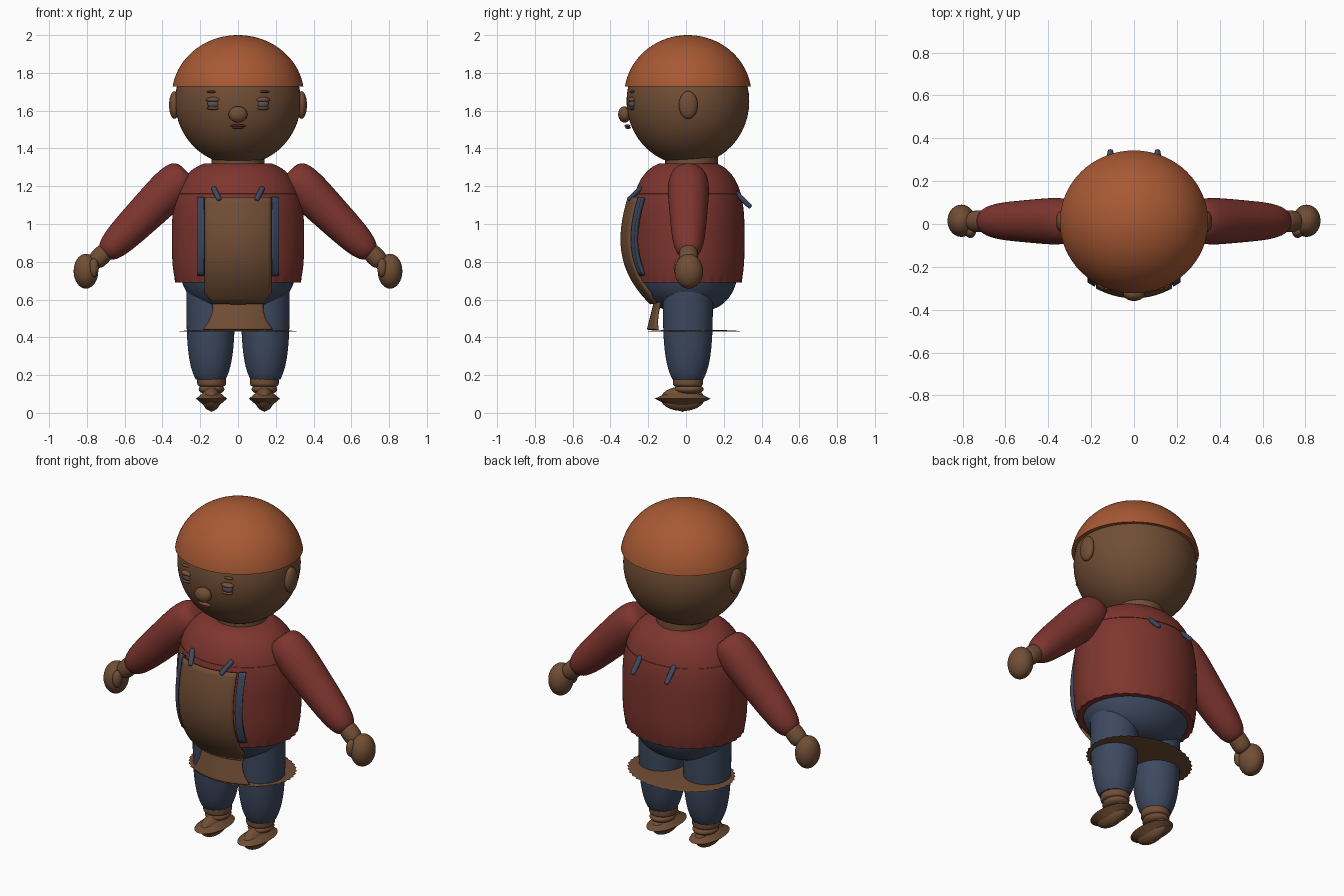
import bpy, bmesh
from math import sin, cos, asin, pi, radians
from mathutils import Matrix, Vector

cube = bpy.data.objects.get("Cube")
if cube:
    bpy.data.objects.remove(cube, do_unlink=True)


def material(name, red, green, blue):
    mat = bpy.data.materials.new(name)
    mat.use_nodes = True
    mat.diffuse_color = (red, green, blue, 1)
    shader = mat.node_tree.nodes["Principled BSDF"]
    shader.inputs["Base Color"].default_value = mat.diffuse_color
    return mat


BROWN = material("warm brown", .165, .076, .036)
ORANGE = material("cap orange", .39, .1, .034)
RED = material("shirt red", .21, .036, .028)
BLUE = material("denim blue", .047, .066, .115)
GREY = material("eye grey", .09, .085, .085)
LIP = material("lip red", .27, .06, .04)


def finish(name, bm, mat, matrix):
    """Turn a bmesh into a smooth-shaded object with one colour."""
    bmesh.ops.recalc_face_normals(bm, faces=bm.faces)
    mesh = bpy.data.meshes.new(name)
    bm.to_mesh(mesh)
    bm.free()
    mesh.materials.append(mat)
    ob = bpy.data.objects.new(name, mesh)
    bpy.context.collection.objects.link(ob)
    ob.matrix_world = matrix
    bpy.ops.object.select_all(action="DESELECT")
    ob.select_set(True)
    bpy.context.view_layer.objects.active = ob
    bpy.ops.object.shade_smooth_by_angle(angle=radians(50))
    return ob


def skin(bm, rows, closed):
    """Join neighbouring rows of vertices with quads."""
    for lower, upper in zip(rows, rows[1:]):
        count = len(lower)
        for i in range(count if closed else count - 1):
            j = (i + 1) % count
            bm.faces.new((lower[i], lower[j], upper[j], upper[i]))


def bulge(name, location, size, mat, low=-.998, high=.998, power=2, taper=0,
          axis=(0, 0, 1), waves=0, depth=0, sides=48, steps=24):
    """Rounded solid with a superellipse profile, cut flat at low and high.

    The profile narrows upward by taper; waves and depth frill the low rim."""
    bm = bmesh.new()
    rows = []
    start, end = asin(low), asin(high)
    for step in range(steps + 1):
        t = sin(start + (end - start) * step / steps)
        radius = (1 - abs(t) ** power) ** (1 / power) * (1 - taper * t)
        row = []
        for i in range(sides):
            angle = 2 * pi * i / sides
            frill = 1 + depth * cos(waves * angle) if step == 0 else 1
            row.append(bm.verts.new((size[0] * radius * frill * cos(angle),
                                     size[1] * radius * frill * sin(angle),
                                     size[2] * t)))
        rows.append(row)
    skin(bm, rows, closed=True)
    bm.faces.new(rows[0])
    bm.faces.new(rows[-1])
    turn = Vector(axis).to_track_quat("Z", "Y").to_matrix().to_4x4()
    return finish(name, bm, mat, Matrix.Translation(location) @ turn)


def cloth(name, top, bottom, front, inner, outer, mat, thickness, steps=20):
    """Sheet hanging from top to bottom, wrapped backward at the sides.

    front, inner and outer are rules giving y and the two x limits at height z."""
    bm = bmesh.new()
    rows = []
    for step in range(steps + 1):
        z = top + (bottom - top) * step / steps
        row = []
        for i in range(steps + 1):
            x = inner(z) + (outer(z) - inner(z)) * i / steps
            row.append(bm.verts.new((x, front(z) + 1.5 * x * x, z)))
        rows.append(row)
    skin(bm, rows, closed=False)
    ob = finish(name, bm, mat, Matrix())
    solid = ob.modifiers.new("thickness", "SOLIDIFY")
    solid.thickness = thickness
    solid.offset = 0


# Head, cap and neck
bulge("head", (0, .01, 1.65), (.333, .325, .338), BROWN, sides=64)
bulge("cap", (0, .01, 1.68), (.35, .337, .32), ORANGE, low=.15, sides=64)
bulge("neck", (0, .03, 1.3), (.14, .14, .1), BROWN, power=6)

# Shirt, seam and trouser seat
bulge("shirt", (0, .01, .92), (.35, .3, .42), RED, low=-.55, high=.95,
      power=3, waves=32, depth=.012, sides=128)
bulge("shirt_seam", (0, .01, 1.16), (.33, .284, .004), BROWN, steps=6)
bulge("trouser_seat", (0, .012, .92), (.32, .275, .385), BLUE, high=-.45, power=3)


# Apron bib, hanging skirt and frilled hem
def belly(z):
    rise = z - .92
    return rise * rise * (1 - rise) - .34


def bib_width(z):
    return min(.175, .13 + .8 * (z - .58))


def skirt_front(z):
    return -.2 + .25 * (z - .44)


def skirt_width(z):
    return .133 + 3.5 * (z - .56) ** 2


cloth("apron_bib", 1.14, .58, belly, lambda z: -bib_width(z), bib_width, BROWN, .014)
cloth("apron_skirt", .6, .44, skirt_front, lambda z: -skirt_width(z), skirt_width, BROWN, .014)
bulge("apron_hem", (0, .043, .432), (.306, .241, .008), BROWN, low=0,
      waves=40, depth=.014, sides=160, steps=8)

# Nose and mouth
bulge("nose", (0, -.325, 1.58), (.05, .034, .043), BROWN)
bulge("upper_lip", (0, -.31, 1.52), (.042, .016, .007), LIP, steps=10)
bulge("lower_lip", (0, -.307, 1.51), (.032, .015, .007), LIP, steps=10)

for side, name in ((1, "left"), (-1, "right")):
    # Eyes, brows and ears
    eye = side * .13
    bulge(name + "_eye", (eye, -.283, 1.636), (.033, .022, .025), GREY, steps=12)
    bulge(name + "_upper_lid", (eye, -.285, 1.658), (.04, .024, .014), BROWN, steps=12)
    bulge(name + "_lower_lid", (eye, -.285, 1.613), (.034, .02, .01), BROWN, steps=12)
    bulge(name + "_eyebrow", (side * .14, -.285, 1.7), (.026, .015, .006), BROWN, steps=10)
    bulge(name + "_ear", (side * .337, .012, 1.63), (.028, .05, .073), BROWN)

    # Apron edging and strap ends
    cloth(name + "_apron_edge", 1.14, .73, lambda z: belly(z) + .01,
          lambda z: side * .178, lambda z: side * .212, BLUE, .022)
    bulge(name + "_front_strap", (side * .114, -.27, 1.16), (.015, .013, .05), BLUE,
          power=6, axis=(-side, -2, -2), sides=16)
    bulge(name + "_back_strap", (side * .11, .303, 1.128), (.015, .013, .057), BLUE,
          power=6, axis=(0, 1, -1), sides=16)

    # Arms
    outward = (side, 0, -1)
    bulge(name + "_sleeve", (side * .488, .013, 1.058), (.1, .1, .31), RED,
          power=4, taper=.2, axis=outward)
    bulge(name + "_wrist", (side * .725, .013, .83), (.05, .05, .06), BROWN,
          power=3, axis=outward)
    bulge(name + "_hand", (side * .805, .015, .75), (.065, .075, .092), BROWN)
    bulge(name + "_thumb", (side * .763, -.035, .768), (.026, .03, .05), BROWN)

    # Legs and feet
    bulge(name + "_trouser_leg", (side * .145, .01, .6), (.128, .132, .46), BLUE,
          low=-.92, high=.2, power=3, waves=16, depth=.03)
    bulge(name + "_cuff", (side * .14, .01, .165), (.076, .08, .03), BROWN, power=4)
    bulge(name + "_ankle", (side * .14, .015, .125), (.068, .078, .03), BROWN)
    bulge(name + "_shoe", (side * .14, -.018, .075), (.05, .115, .065), BROWN)
    bulge(name + "_shoe_rim", (side * .14, -.018, .075), (.082, .148, .07), BROWN, power=1)
